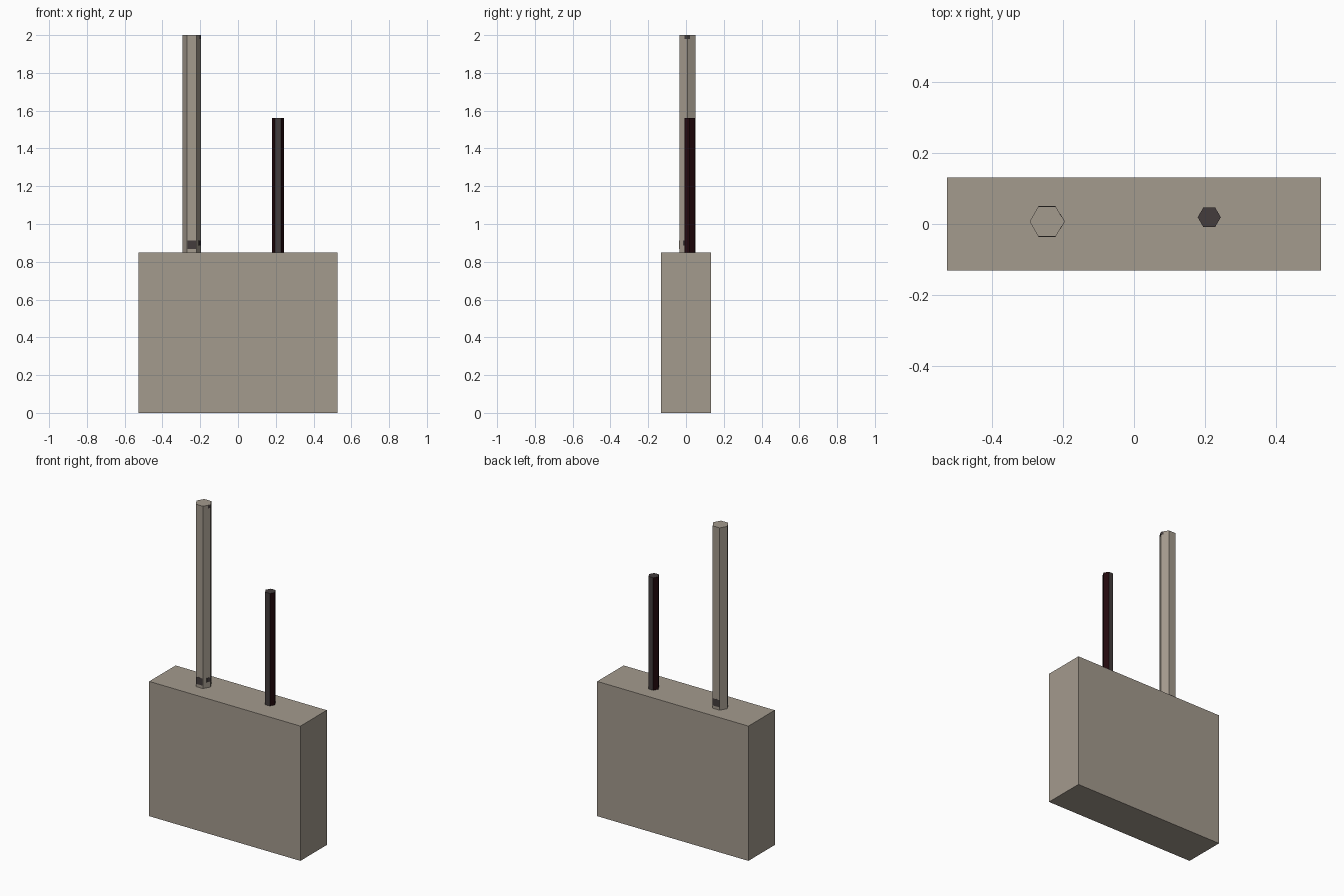
import bpy, bmesh, math
from mathutils import Matrix

if "Cube" in bpy.data.objects:
    bpy.data.objects.remove(bpy.data.objects["Cube"])


def material(name, rgb):
    m = bpy.data.materials.new(name)
    m.diffuse_color = (*rgb, 1.0)
    m.use_nodes = True
    m.node_tree.nodes["Principled BSDF"].inputs["Base Color"].default_value = m.diffuse_color
    return m


STONE = material("warm_grey_stone", (0.37, 0.325, 0.27))
CHARCOAL = material("charcoal", (0.056, 0.046, 0.046))
SOOT = material("dark_red_black", (0.016, 0.0025, 0.004))


def add_object(name, bm, mats):
    bmesh.ops.recalc_face_normals(bm, faces=bm.faces)
    mesh = bpy.data.meshes.new(name)
    bm.to_mesh(mesh)
    bm.free()
    for m in mats:
        mesh.materials.append(m)
    ob = bpy.data.objects.new(name, mesh)
    bpy.context.collection.objects.link(ob)
    return ob


def box(name, size, matrix, mat):
    bm = bmesh.new()
    bmesh.ops.create_cube(bm, size=1, matrix=matrix @ Matrix.Diagonal((*size, 1)))
    return add_object(name, bm, [mat])


def hex_post(name, x, y, r, z0, z1, mats):
    """Six-sided post with corners on the x axis; slanted sides use the last material."""
    bm = bmesh.new()
    bmesh.ops.create_cone(bm, cap_ends=True, segments=6, radius1=r, radius2=r, depth=z1 - z0,
                          matrix=Matrix.Translation((x, y, (z0 + z1) / 2))
                          @ Matrix.Rotation(math.radians(30), 4, 'Z'))
    # rotate so that a corner really points along +x
    corner = max(bm.verts, key=lambda v: v.co.x).co
    if corner.x - x < r * 0.95:
        bmesh.ops.rotate(bm, verts=bm.verts, cent=(x, y, 0),
                         matrix=Matrix.Rotation(math.radians(30), 3, 'Z'))
    bm.normal_update()
    for f in bm.faces:
        f.material_index = len(mats) - 1 if abs(f.normal.x) > 0.3 else 0
    return add_object(name, bm, mats)


# Main block
BASE_TOP = 0.85
box("base_block", (1.055, 0.263, BASE_TOP), Matrix.Translation((0, 0, BASE_TOP / 2)), STONE)

# Two posts standing on the block
PX, PY, PR = -0.245, 0.007, 0.049
hex_post("tall_post", PX, PY, PR, BASE_TOP, 2.0, [STONE])
hex_post("short_post", 0.212, 0.019, 0.0325, BASE_TOP, 1.56, [CHARCOAL, SOOT])


# Dark marks on the tall post: thin plates lying on its sides
def mark(name, angle, shift, width, z0, z1):
    apothem = PR * math.cos(math.pi / 6)
    m = (Matrix.Translation((PX, PY, (z0 + z1) / 2))
         @ Matrix.Rotation(math.radians(angle), 4, 'Z')
         @ Matrix.Translation((apothem, shift, 0)))
    box(name, (0.002, width, z1 - z0), m, CHARCOAL)


for side, sign in (("front", -1), ("back", 1)):
    mark(f"{side}_lower_mark", 90 * sign, 0, 0.047, 0.868, 0.913)
    mark(f"{side}_corner_lower_mark", 30 * sign, -sign * 0.012, 0.024, 0.885, 0.912)
    mark(f"{side}_corner_upper_mark", 30 * sign, -sign * 0.016, 0.016, 1.98, 1.997)
